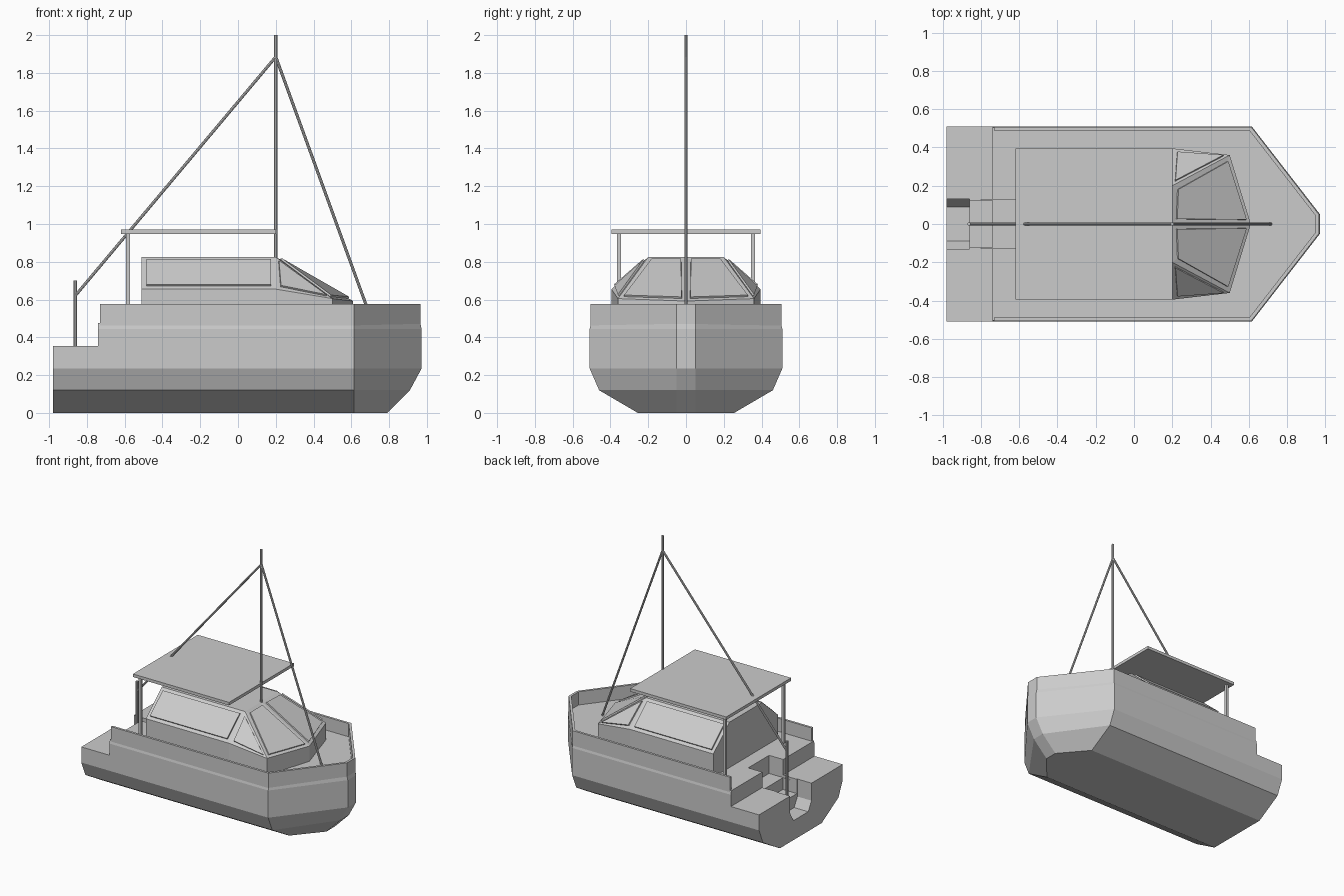
import bpy, bmesh
from mathutils import Vector

if "Cube" in bpy.data.objects:
    bpy.data.objects.remove(bpy.data.objects["Cube"])


def finish(name, bm):
    bmesh.ops.recalc_face_normals(bm, faces=bm.faces)
    me = bpy.data.meshes.new(name)
    bm.to_mesh(me)
    bm.free()
    ob = bpy.data.objects.new(name, me)
    bpy.context.collection.objects.link(ob)
    return ob


def loft(name, rings):
    """Closed solid through rings of equal point count."""
    bm = bmesh.new()
    vs = [[bm.verts.new(p) for p in r] for r in rings]
    n = len(rings[0])
    for a, b in zip(vs, vs[1:]):
        for i in range(n):
            bm.faces.new((a[i], a[(i + 1) % n], b[(i + 1) % n], b[i]))
    bm.faces.new(vs[0])
    bm.faces.new(vs[-1])
    return finish(name, bm)


def box(name, lo, hi):
    (x0, y0, z0), (x1, y1, z1) = lo, hi
    return loft(name, [[(x0, y0, z), (x1, y0, z), (x1, y1, z), (x0, y1, z)] for z in (z0, z1)])


def rod(name, a, b, r=0.009):
    a, b = Vector(a), Vector(b)
    bm = bmesh.new()
    bmesh.ops.create_cone(bm, cap_ends=True, segments=8, radius1=r, radius2=r, depth=(b - a).length)
    ob = finish(name, bm)
    ob.location = (a + b) / 2
    ob.rotation_euler = (b - a).to_track_quat('Z', 'Y').to_euler()
    return ob


def cut(ob, cutter):
    m = ob.modifiers.new(cutter.name, 'BOOLEAN')
    m.operation, m.solver, m.object = 'DIFFERENCE', 'EXACT', cutter
    bpy.context.view_layer.objects.active = ob
    bpy.ops.object.modifier_apply(modifier=m.name)
    bpy.data.objects.remove(cutter)


# Hull: half width, knuckle x and bow x at each height
def hull_ring(z, w, knuckle, bow, stern=-0.98):
    side = [(stern, w), (knuckle, w), (bow, 0.05)]
    return [(x, -y, z) for x, y in side] + [(x, y, z) for x, y in reversed(side)]


hull = loft("hull", [
    hull_ring(0, 0.255, 0.615, 0.79),
    hull_ring(0.12, 0.46, 0.615, 0.91),
    hull_ring(0.235, 0.51, 0.615, 0.972),
    hull_ring(0.445, 0.51, 0.615, 0.972),
    hull_ring(0.475, 0.503, 0.612, 0.965)])

# Stern step, then the stairs cut down through the transom
cut(hull, box("stern_step", (-1.1, -0.7, 0.355), (-0.74, 0.7, 0.7)))
cut(hull, box("upper_stair", (-0.80, -0.127, 0.335), (-0.62, 0.127, 0.7)))
cut(hull, box("middle_stair", (-0.90, -0.124, 0.245), (-0.74, 0.124, 0.7)))
well = [(-0.09, 0.15), (0.09, 0.15), (0.13, 0.22), (0.13, 0.7), (-0.13, 0.7), (-0.13, 0.22)]
cut(hull, loft("transom_well", [[(x, y, z) for y, z in well] for x in (-1.1, -0.86)]))

# Bulwark: thin wall following the deck edge, open at the stern
outer = [(-0.73, 0.506), (0.613, 0.506), (0.966, 0.05)]
inner = [(-0.73, 0.488), (0.603, 0.488), (0.948, 0.044)]


def around(side):
    return [(x, -y) for x, y in side] + [(x, y) for x, y in reversed(side)]


bm = bmesh.new()
o, i = around(outer), around(inner)
q = [[[bm.verts.new((x, y, z)) for x, y in line] for line in (o, i)] for z in (0.455, 0.577)]
for k in range(5):
    for a, b in ((q[0][0], q[1][0]), (q[1][0], q[1][1]), (q[1][1], q[0][1]), (q[0][1], q[0][0])):
        bm.faces.new((a[k], a[k + 1], b[k + 1], b[k]))
for k in (0, 5):
    bm.faces.new((q[0][0][k], q[1][0][k], q[1][1][k], q[0][1][k]))
finish("bulwark", bm)

# Cabin: vertical base, sloped upper sides and a faceted windscreen
bm = bmesh.new()
mid = [(-0.51, 0.395, 0.655), (0.2, 0.395, 0.655), (0.5, 0.36, 0.605), (0.61, 0, 0.592)]
top = [(-0.51, 0.2, 0.825), (0.2, 0.2, 0.825), (0.2, 0, 0.825), (-0.51, 0, 0.825)]
windows, screens = [], []
for s in (-1, 1):
    m = [bm.verts.new((x, s * y, z)) for x, y, z in mid]
    b = [bm.verts.new((x, s * y, 0.47)) for x, y, z in mid]
    t = [bm.verts.new((x, s * y, z)) for x, y, z in top]
    back = [bm.verts.new((-0.51, 0, 0.47))]
    for k in range(3):
        bm.faces.new((b[k], b[k + 1], m[k + 1], m[k]))
    bm.faces.new(t)
    bm.faces.new((back[0], b[0], m[0], t[0], t[3]))
    bm.faces.new(b + back)
    windows.append(bm.faces.new((m[0], m[1], t[1], t[0])))
    windows.append(bm.faces.new((m[1], m[2], t[1])))
    windows.append(bm.faces.new((t[1], m[2], m[3], t[2])))
bmesh.ops.remove_doubles(bm, verts=bm.verts, dist=0.0005)
bmesh.ops.recalc_face_normals(bm, faces=bm.faces)
# Raised window panes
bmesh.ops.inset_individual(bm, faces=windows, thickness=0.036)
bmesh.ops.inset_individual(bm, faces=windows, thickness=0.001, depth=0.01)
finish("cabin", bm)

# Canopy and its rear posts
box("canopy", (-0.62, -0.395, 0.947), (0.2, 0.395, 0.97))
for s, side in ((-1, "right"), (1, "left")):
    y = s * 0.355
    box(f"canopy_post_{side}", (-0.593, y - 0.01, 0.47), (-0.572, y + 0.01, 0.95))

# Mast, stern pole and stays
rod("mast", (0.2, 0, 0.80), (0.2, 0, 2.0))
rod("stern_pole", (-0.862, 0, 0.15), (-0.862, 0, 0.70))
rod("back_stay", (0.2, 0, 1.885), (-0.862, 0, 0.62), 0.008)
rod("fore_stay", (0.2, 0, 1.885), (0.715, 0, 0.47), 0.008)
